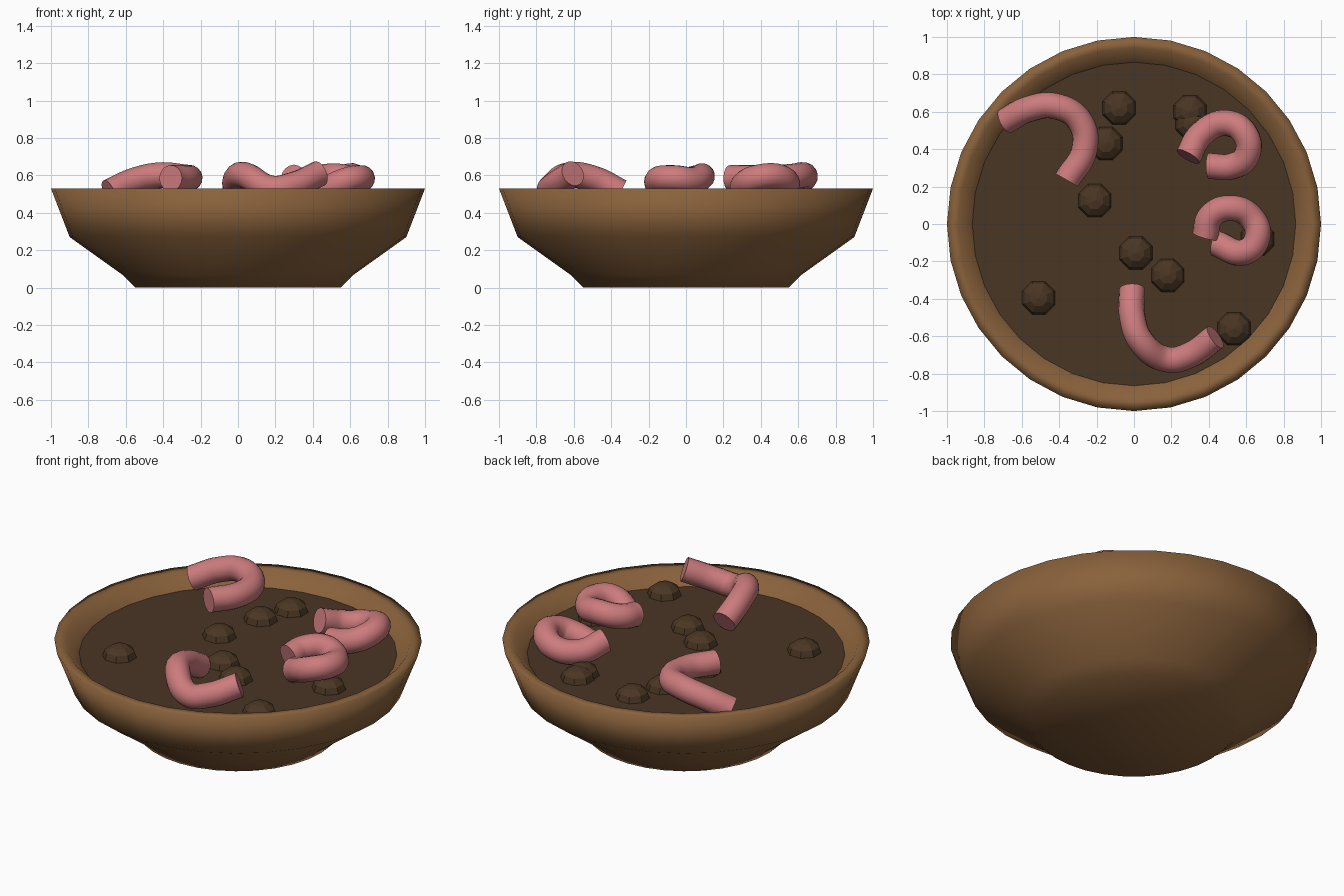
import bpy, bmesh, math
from mathutils import Matrix

cube = bpy.data.objects.get("Cube")
if cube:
    bpy.data.objects.remove(cube, do_unlink=True)


def material(name, rgb):
    m = bpy.data.materials.new(name)
    m.use_nodes = True
    m.diffuse_color = (*rgb, 1)
    bsdf = m.node_tree.nodes["Principled BSDF"]
    bsdf.inputs["Base Color"].default_value = (*rgb, 1)
    bsdf.inputs["Roughness"].default_value = 0.8
    return m


clay = material("brown clay", (0.25, 0.12, 0.044))
earth = material("dark soil", (0.066, 0.037, 0.018))
lump = material("soil lump brown", (0.068, 0.037, 0.017))
pink = material("worm pink", (0.61, 0.2, 0.205))


def mesh_object(name, bm, mat, smooth=False):
    mesh = bpy.data.meshes.new(name)
    bmesh.ops.recalc_face_normals(bm, faces=bm.faces)
    for f in bm.faces:
        f.smooth = smooth
    bm.to_mesh(mesh)
    bm.free()
    mesh.materials.append(mat)
    ob = bpy.data.objects.new(name, mesh)
    bpy.context.collection.objects.link(ob)
    return ob


SOIL = 0.45
SIDES = 32

# Bowl: turned profile with a small foot and a flat rim
profile = [(0, 0), (0.55, 0), (0.62, 0.07), (0.9, 0.27),
           (1, 0.53), (0.94, 0.53), (0.865, SOIL)]
bm = bmesh.new()
verts = [bm.verts.new((r, 0, z)) for r, z in profile]
edges = [bm.edges.new(pair) for pair in zip(verts, verts[1:])]
bmesh.ops.spin(bm, geom=verts + edges, cent=(0, 0, 0), axis=(0, 0, 1),
               angle=math.tau, steps=SIDES)
bmesh.ops.remove_doubles(bm, verts=bm.verts, dist=0.0005)
mesh_object("bowl", bm, clay, smooth=True)

# Soil surface
bm = bmesh.new()
bmesh.ops.create_circle(bm, cap_ends=True, segments=SIDES, radius=0.866,
                        matrix=Matrix.Translation((0, 0, SOIL)))
soil = mesh_object("soil", bm, earth)

# Faceted lumps half sunk in the soil
lumps = [(-0.08, 0.62), (0.3, 0.6), (0.31, 0.54), (-0.15, 0.43),
         (-0.21, 0.125), (0.01, -0.155), (0.18, -0.275),
         (-0.51, -0.395), (0.535, -0.56), (0.66, -0.08)]
for i, (x, y) in enumerate(lumps):
    bm = bmesh.new()
    place = (Matrix.Translation((x, y, SOIL))
             @ Matrix.Rotation(math.pi / 8, 4, 'Z')
             @ Matrix.Diagonal((0.095, 0.095, 0.07, 1)))
    bmesh.ops.create_uvsphere(bm, u_segments=8, v_segments=6, radius=1, matrix=place)
    mesh_object(f"soil_lump_{i + 1}", bm, lump)


# Worms: round tubes along smooth paths, with flat ends
def worm(name, path):
    data = bpy.data.curves.new(name, 'CURVE')
    data.dimensions = '3D'
    data.bevel_depth = 0.07
    data.bevel_resolution = 6
    data.resolution_u = 8
    data.use_fill_caps = True
    spline = data.splines.new('BEZIER')
    spline.bezier_points.add(len(path) - 1)
    for point, co in zip(spline.bezier_points, path):
        point.co = co
        point.handle_left_type = point.handle_right_type = 'AUTO'
    data.materials.append(pink)
    ob = bpy.data.objects.new(name, data)
    bpy.context.collection.objects.link(ob)
    bpy.ops.object.select_all(action='DESELECT')
    ob.select_set(True)
    bpy.context.view_layer.objects.active = ob
    bpy.ops.object.convert(target='MESH')
    # Weld the end caps to the tube so normals stay consistent
    ob = bpy.context.object
    bm = bmesh.new()
    bm.from_mesh(ob.data)
    bmesh.ops.remove_doubles(bm, verts=bm.verts, dist=0.0001)
    bmesh.ops.recalc_face_normals(bm, faces=bm.faces)
    bm.to_mesh(ob.data)
    bm.free()
    bpy.ops.object.shade_smooth_by_angle(angle=math.radians(40))


worm("worm_back_right", [(-0.69, 0.55, 0.51), (-0.56, 0.615, 0.57), (-0.42, 0.63, 0.6),
                         (-0.29, 0.55, 0.59), (-0.265, 0.4, 0.585), (-0.36, 0.235, 0.585)])
worm("worm_back_left", [(0.29, 0.36, 0.59), (0.36, 0.48, 0.55), (0.49, 0.54, 0.56),
                        (0.6, 0.47, 0.595), (0.6, 0.36, 0.58), (0.53, 0.31, 0.55),
                        (0.4, 0.31, 0.52)])
worm("worm_left", [(0.38, -0.065, 0.56), (0.41, 0.04, 0.58), (0.52, 0.085, 0.595),
                   (0.63, 0.03, 0.575), (0.66, -0.07, 0.585), (0.59, -0.15, 0.575),
                   (0.44, -0.105, 0.51)])
worm("worm_front", [(-0.01, -0.35, 0.51), (-0.01, -0.49, 0.58), (0.04, -0.63, 0.6),
                    (0.18, -0.725, 0.53), (0.3, -0.7, 0.55), (0.435, -0.605, 0.61)])
